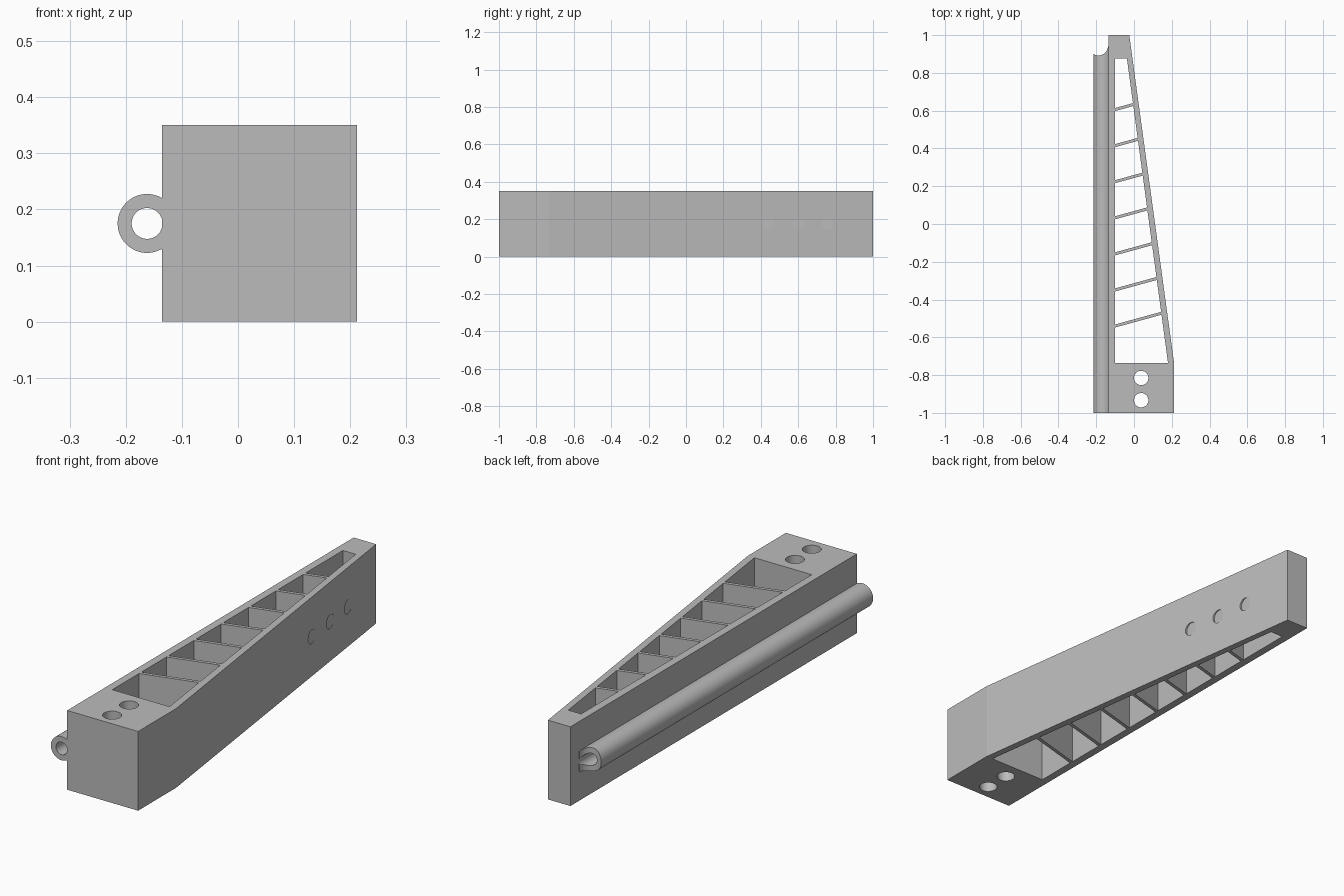
import bpy, bmesh, math
from mathutils import Matrix, Vector

if "Cube" in bpy.data.objects:
    bpy.data.objects.remove(bpy.data.objects["Cube"])

HEIGHT = 0.35
MID = HEIGHT / 2
LEFT, RIGHT = -0.135, 0.212      # outer faces of the body
TAPER_Y, TIP_X = -0.735, -0.025  # where the taper begins, and its far end

grey = bpy.data.materials.new("light_grey")
grey.use_nodes = True
grey.diffuse_color = (0.5, 0.5, 0.5, 1)
grey.node_tree.nodes["Principled BSDF"].inputs["Base Color"].default_value = (0.5, 0.5, 0.5, 1)


def prism(bm, points, z0, z1):
    """Extrude a plan outline upward."""
    face = bm.faces.new([bm.verts.new((x, y, z0)) for x, y in points])
    top = bmesh.ops.extrude_face_region(bm, geom=[face])["geom"]
    bmesh.ops.translate(bm, vec=(0, 0, z1 - z0),
                        verts=[v for v in top if isinstance(v, bmesh.types.BMVert)])


def rod(bm, start, end, radius):
    """Closed cylinder between two points."""
    a, b = Vector(start), Vector(end)
    turn = (b - a).to_track_quat("Z", "Y").to_matrix().to_4x4()
    bmesh.ops.create_cone(bm, cap_ends=True, segments=64, radius1=radius, radius2=radius,
                          depth=(b - a).length,
                          matrix=Matrix.Translation((a + b) / 2) @ turn)


def finish(bm, name):
    bmesh.ops.recalc_face_normals(bm, faces=bm.faces)
    mesh = bpy.data.meshes.new(name)
    bm.to_mesh(mesh)
    bm.free()
    mesh.materials.append(grey)
    ob = bpy.data.objects.new(name, mesh)
    bpy.context.collection.objects.link(ob)
    return ob


def carve(ob, cutter):
    """Subtract the cutter, then shade curved walls smooth."""
    mod = ob.modifiers.new("carve", "BOOLEAN")
    mod.operation, mod.solver, mod.object = "DIFFERENCE", "EXACT", cutter
    bpy.ops.object.select_all(action="DESELECT")
    ob.select_set(True)
    bpy.context.view_layer.objects.active = ob
    bpy.ops.object.modifier_apply(modifier=mod.name)
    bpy.data.objects.remove(cutter)
    bpy.ops.object.shade_smooth_by_angle(angle=math.radians(6.5))


# Tapered body
bm = bmesh.new()
prism(bm, [(LEFT, -1), (RIGHT, -1), (RIGHT, TAPER_Y), (TIP_X, 1), (LEFT, 1)], 0, HEIGHT)
body = finish(bm, "tapered_body")

# Through cells, leaving slanted ribs between them
INNER, WALL_X, WALL_SLOPE, RIB_SLOPE, RIB = -0.1, 0.18, -0.135, 0.275, 0.016


def wall_x(y):
    return WALL_X + WALL_SLOPE * (y - TAPER_Y)


def rib_edge(y):
    """Ends of a slanted rib edge at the two inner walls."""
    x = (wall_x(y) - WALL_SLOPE * RIB_SLOPE * INNER) / (1 - WALL_SLOPE * RIB_SLOPE)
    return (INNER, y), (x, y + RIB_SLOPE * (x - INNER))


bm = bmesh.new()
lower = (INNER, TAPER_Y), (wall_x(TAPER_Y), TAPER_Y)
for i in range(8):
    y = -0.54 + 0.191 * i
    upper = rib_edge(y - RIB / 2) if i < 7 else ((INNER, 0.875), (wall_x(0.875), 0.875))
    prism(bm, [lower[0], lower[1], upper[1], upper[0]], -0.1, HEIGHT + 0.1)
    lower = rib_edge(y + RIB / 2)

# Vertical bolt holes
for y in (-0.815, -0.933):
    rod(bm, (0.038, y, -0.1), (0.038, y, HEIGHT + 0.1), 0.038)

# Shallow round pockets in the tapered side
slope = (TIP_X - RIGHT) / (1 - TAPER_Y)
for y in (0.442, 0.601, 0.757):
    floor = RIGHT + slope * (y + 0.028 - TAPER_Y)
    rod(bm, (floor, y, MID), (floor + 0.1, y, MID), 0.031)
carve(body, finish(bm, "body_cutter"))

# Side tube with bore and scooped end
TUBE_X = -0.162
bm = bmesh.new()
rod(bm, (TUBE_X, -1, MID), (TUBE_X, 0.94, MID), 0.0525)
tube = finish(bm, "side_tube")
bm = bmesh.new()
rod(bm, (TUBE_X, -1.1, MID), (TUBE_X, 1.1, MID), 0.0275)
carve(tube, finish(bm, "bore_cutter"))
bm = bmesh.new()
rod(bm, (-0.188, 0.942, 0), (-0.188, 0.942, HEIGHT), 0.05)
carve(tube, finish(bm, "scoop_cutter"))
